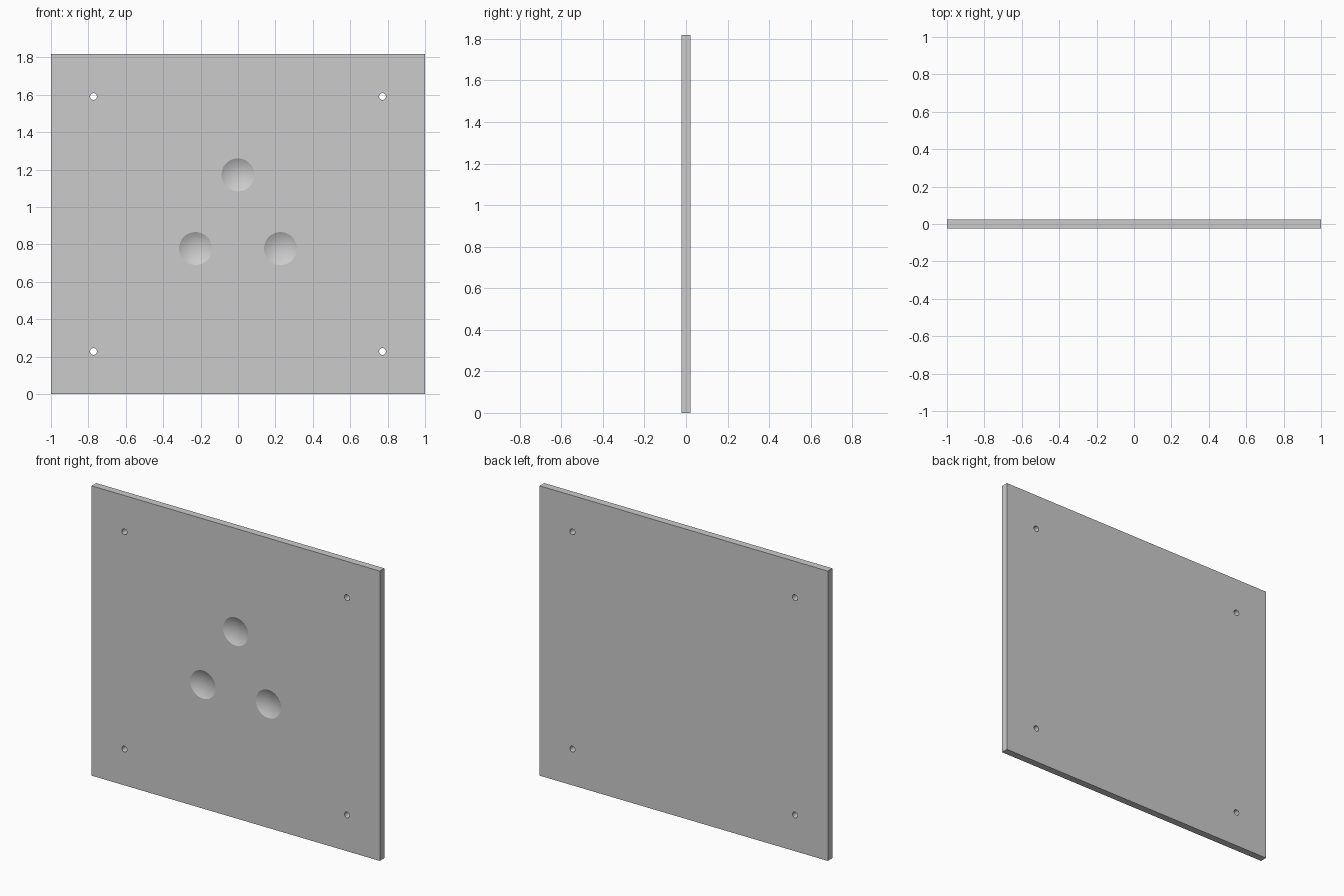
import bpy, math

if "Cube" in bpy.data.objects:
    bpy.data.objects.remove(bpy.data.objects["Cube"])

U = 1 / 44                      # model unit: plate is 88 x 80 x 2
W, H, T = 88 * U, 80 * U, 2 * U

# Flat plate
bpy.ops.mesh.primitive_cube_add(size=1, location=(0, 0, H / 2))
plate = bpy.context.object
plate.name = "plate"
plate.scale = (W, T, H)
bpy.ops.object.transform_apply(location=True, rotation=False, scale=True)


def cut(tool, name):
    """Subtract the tool from the plate, then remove it."""
    tool.name = name
    tool.hide_render = True
    bpy.context.view_layer.objects.active = plate
    mod = plate.modifiers.new(name, 'BOOLEAN')
    mod.operation = 'DIFFERENCE'
    mod.solver = 'EXACT'
    mod.object = tool
    bpy.ops.object.modifier_apply(modifier=mod.name)
    bpy.data.objects.remove(tool, do_unlink=True)


# Four corner screw holes
for sx in (-1, 1):
    for sz in (-1, 1):
        bpy.ops.mesh.primitive_cylinder_add(
            vertices=32, radius=0.8 * U, depth=4 * T,
            location=(sx * 34 * U, 0, H / 2 + sz * 30 * U),
            rotation=(math.pi / 2, 0, 0))
        cut(bpy.context.object, "hole_cutter")

# Three shallow spherical dimples in a triangle on the front
R = 20 / math.sqrt(3) * U
for i in range(3):
    a = math.radians(90 + 120 * i)
    bpy.ops.mesh.primitive_uv_sphere_add(
        segments=64, ring_count=72, radius=8 * U,
        location=(R * math.cos(a), -8 * U, H / 2 + R * math.sin(a)),
        rotation=(math.pi / 2, 0, 0))
    cut(bpy.context.object, "dimple_cutter")

# Smooth curved walls, keep edges sharp
bpy.ops.object.select_all(action='DESELECT')
plate.select_set(True)
bpy.context.view_layer.objects.active = plate
bpy.ops.object.shade_smooth_by_angle(angle=math.radians(20))
